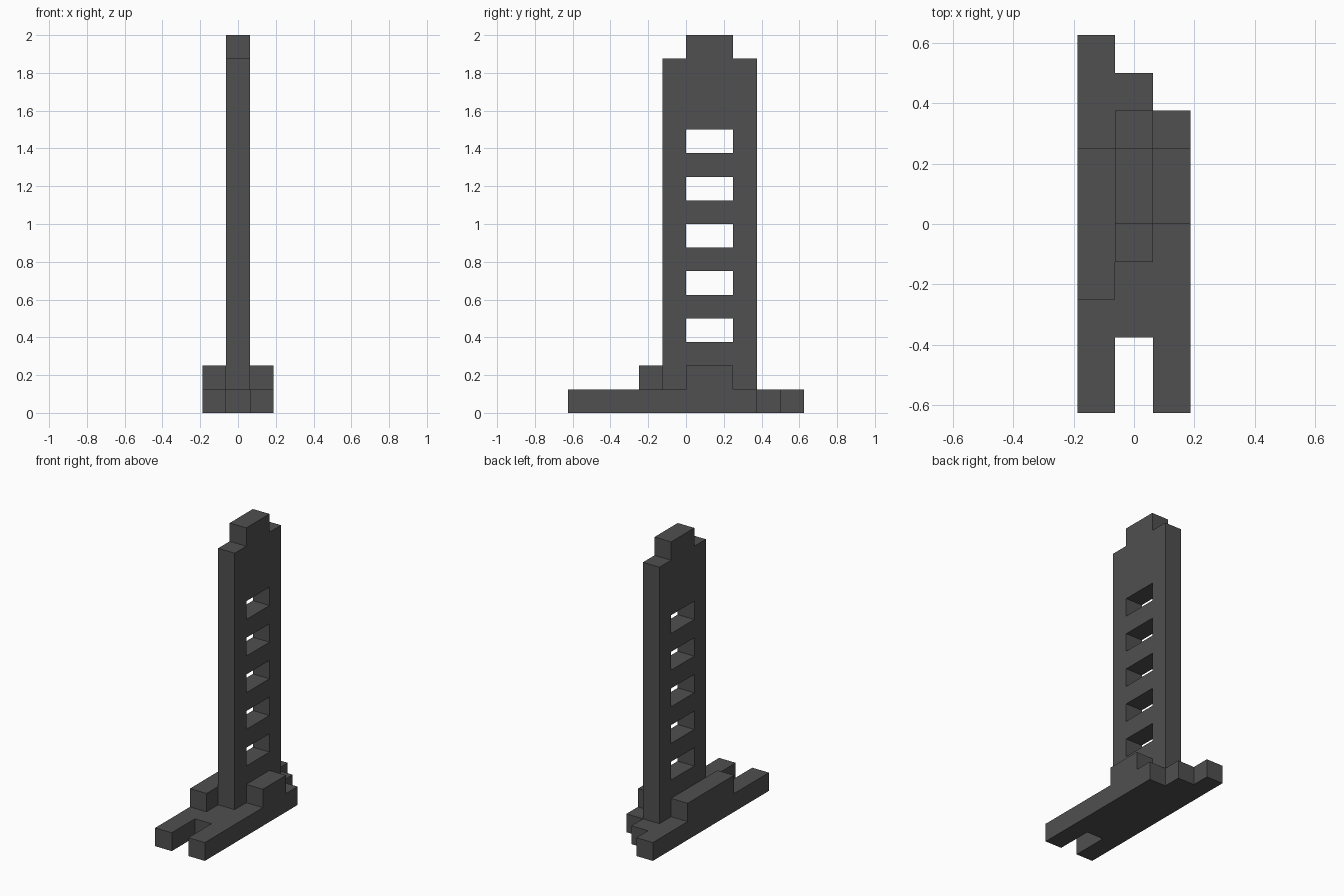
import bpy, bmesh
from mathutils import Vector

if "Cube" in bpy.data.objects:
    bpy.data.objects.remove(bpy.data.objects["Cube"])

U = 0.125  # grid step of the blocky model

mat = bpy.data.materials.new("dark_grey")
mat.diffuse_color = (0.08, 0.08, 0.08, 1.0)
mat.use_nodes = True
mat.node_tree.nodes["Principled BSDF"].inputs["Base Color"].default_value = mat.diffuse_color


def to_object(name, bm):
    bmesh.ops.recalc_face_normals(bm, faces=bm.faces[:])
    me = bpy.data.meshes.new(name)
    bm.to_mesh(me)
    bm.free()
    me.materials.append(mat)
    ob = bpy.data.objects.new(name, me)
    bpy.context.collection.objects.link(ob)
    return ob


def prism(name, points, direction):
    """Extrude a flat outline, given in grid steps, along a direction."""
    bm = bmesh.new()
    face = bm.faces.new([bm.verts.new(Vector(p) * U) for p in points])
    new = bmesh.ops.extrude_face_region(bm, geom=[face])["geom"]
    verts = [v for v in new if isinstance(v, bmesh.types.BMVert)]
    bmesh.ops.translate(bm, verts=verts, vec=Vector(direction) * U)
    return to_object(name, bm)


def add_box(bm, lo, hi):
    lo, hi = Vector(lo) * U, Vector(hi) * U
    verts = bmesh.ops.create_cube(bm, size=1)["verts"]
    for v in verts:
        v.co = Vector([(lo[i] + hi[i]) / 2 + v.co[i] * (hi[i] - lo[i]) for i in range(3)])


def block(name, lo, hi):
    bm = bmesh.new()
    add_box(bm, lo, hi)
    return to_object(name, bm)


# Base: three strips of different length, notched at the front, stepped at the back
base = [(-1.5, -5), (-.5, -5), (-.5, -3), (.5, -3), (.5, -5), (1.5, -5),
        (1.5, 3), (.5, 3), (.5, 4), (-.5, 4), (-.5, 5), (-1.5, 5)]
prism("base", [(x, y, 0) for x, y in base], (0, 0, 1))

# Upright tower with a narrower cap
profile = [(-1, 1), (3, 1), (3, 15), (2, 15), (2, 16), (0, 16), (0, 15), (-1, 15)]
tower = prism("tower", [(-.5, y, z) for y, z in profile], (1, 0, 0))

# Five slots cut through the tower
bm = bmesh.new()
for i in range(5):
    z = 3 + 2 * i
    add_box(bm, (-1, 0, z), (1, 2, z + 1))
cutter = to_object("slot_cutter", bm)
cutter.hide_render = True
mod = tower.modifiers.new("slots", 'BOOLEAN')
mod.operation = 'DIFFERENCE'
mod.solver = 'EXACT'
mod.object = cutter
bpy.context.view_layer.objects.active = tower
bpy.ops.object.modifier_apply(modifier=mod.name)
bpy.data.objects.remove(cutter)

# Supporting blocks on both sides of the tower foot
block("left_support", (-1.5, -2, 1), (-.5, 2, 2))
block("right_support", (.5, 0, 1), (1.5, 2, 2))
